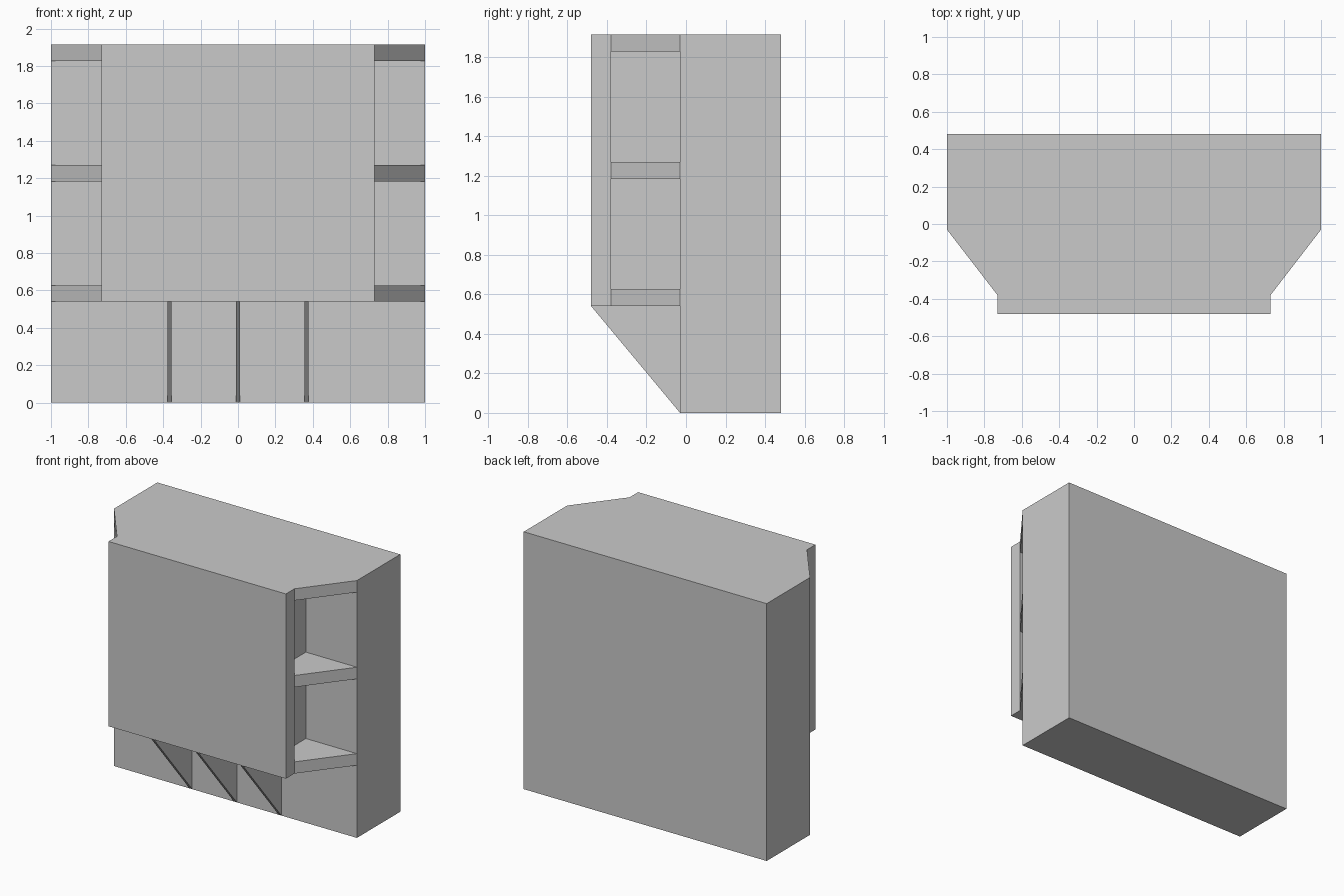
import bpy
import bmesh
from mathutils import Vector

cube = bpy.data.objects.get("Cube")
if cube:
    bpy.data.objects.remove(cube, do_unlink=True)

grey = bpy.data.materials.new("light_grey")
grey.use_nodes = True
colour = (0.59, 0.59, 0.59, 1)
grey.diffuse_color = colour
grey.node_tree.nodes["Principled BSDF"].inputs["Base Color"].default_value = colour


def prism(name, outline, offset):
    """Extrude a closed 3D outline along an offset."""
    bm = bmesh.new()
    face = bm.faces.new([bm.verts.new(p) for p in outline])
    result = bmesh.ops.extrude_face_region(bm, geom=[face], use_keep_orig=True)
    moved = [v for v in result["geom"] if isinstance(v, bmesh.types.BMVert)]
    bmesh.ops.translate(bm, verts=moved, vec=Vector(offset))
    bmesh.ops.recalc_face_normals(bm, faces=bm.faces)
    mesh = bpy.data.meshes.new(name)
    bm.to_mesh(mesh)
    bm.free()
    mesh.materials.append(grey)
    obj = bpy.data.objects.new(name, mesh)
    bpy.context.collection.objects.link(obj)
    return obj


def box(name, half_width, y0, y1, z0, z1):
    w = half_width
    corners = [(-w, y0, z0), (w, y0, z0), (w, y1, z0), (-w, y1, z0)]
    return prism(name, corners, (0, 0, z1 - z0))


BACK, MID, PANEL, FRONT = 0.48, -0.03, -0.38, -0.48
BASE, TOP = 0.54, 1.915
CORE, PANEL_WIDTH = 0.58, 0.73

# Main body, recessed core and wider front panel
box("main_body", 1, MID, BACK, 0, TOP)
box("core", CORE, PANEL, MID, BASE, TOP)
box("front_panel", PANEL_WIDTH, FRONT, PANEL, BASE, TOP)

# Tapered shelves in both side bays
for side, sign in (("left", 1), ("right", -1)):
    for level, z in (("lower", BASE), ("middle", 1.183), ("upper", TOP - 0.087)):
        plan = [(CORE, PANEL), (PANEL_WIDTH, PANEL), (1, MID), (CORE, MID)]
        prism(f"{side}_{level}_shelf", [(sign * x, y, z) for x, y in plan], (0, 0, 0.087))

# Triangular brackets under the front
for label, x in (("right", -0.367), ("middle", 0), ("left", 0.367)):
    profile = [(FRONT, BASE), (MID, BASE), (MID, 0)]
    prism(f"{label}_bracket", [(x - 0.011, y, z) for y, z in profile], (0.022, 0, 0))
